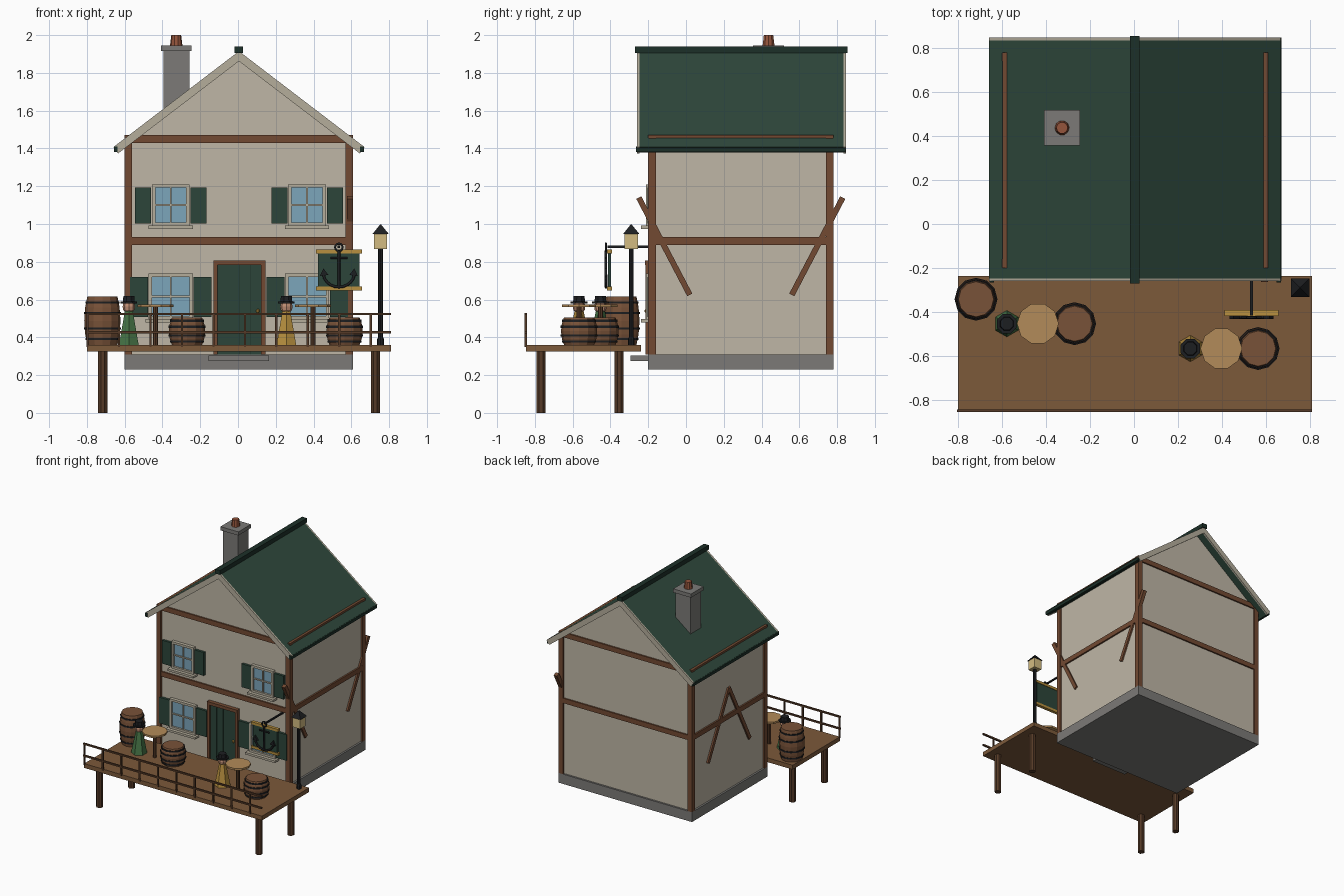
import bpy, bmesh, math
from mathutils import Vector, Matrix

if "Cube" in bpy.data.objects:
    bpy.data.objects.remove(bpy.data.objects["Cube"])

COL = dict(wall=(.52, .47, .38), timber=(.17, .068, .032), roof=(.028, .065, .045), dark_green=(.012, .03, .022),
           shutter=(.025, .06, .042), stone=(.2, .195, .185), trim=(.46, .42, .33), glass=(.2, .38, .5),
           deck=(.2, .1, .042), leg=(.09, .042, .02), cask=(.19, .085, .04), iron=(.012, .013, .015),
           gold=(.48, .28, .05), lamp=(.65, .5, .22), table=(.45, .26, .1), skin=(.55, .28, .18),
           green=(.06, .17, .06), pot=(.3, .09, .045))
MATS = {}


def mat(c):
    if c not in MATS:
        MATS[c] = bpy.data.materials.new(c)
        MATS[c].diffuse_color = (*COL[c], 1)
    return MATS[c]


def finish(name, bm, c):
    bmesh.ops.recalc_face_normals(bm, faces=bm.faces)
    me = bpy.data.meshes.new(name)
    bm.to_mesh(me)
    bm.free()
    me.materials.append(mat(c))
    ob = bpy.data.objects.new(name, me)
    bpy.context.collection.objects.link(ob)
    return ob


def box(name, x, y, z, c):
    """Box from (min, max) pairs."""
    bm = bmesh.new()
    size = Matrix.Diagonal((x[1] - x[0], y[1] - y[0], z[1] - z[0], 1))
    mid = Matrix.Translation((sum(x) / 2, sum(y) / 2, sum(z) / 2))
    bmesh.ops.create_cube(bm, size=1, matrix=mid @ size)
    return finish(name, bm, c)


def extrude_y(name, pts, y0, y1, c):
    """Extrude an x-z profile along y."""
    bm = bmesh.new()
    f = bm.faces.new([bm.verts.new((px, y0, pz)) for px, pz in pts])
    r = bmesh.ops.extrude_face_region(bm, geom=[f])
    bmesh.ops.translate(bm, vec=(0, y1 - y0, 0), verts=[v for v in r['geom'] if isinstance(v, bmesh.types.BMVert)])
    return finish(name, bm, c)


def lathe(name, prof, cx, cy, n, c, turn=0.0):
    """Revolve (radius, z) pairs, with flat end caps."""
    bm = bmesh.new()
    rings = []
    for r, z in prof:
        a = [turn + 2 * math.pi * i / n for i in range(n)]
        rings.append([bm.verts.new((cx + r * math.cos(t), cy + r * math.sin(t), z)) for t in a])
    for p, q in zip(rings, rings[1:]):
        for i in range(n):
            bm.faces.new((p[i], p[(i + 1) % n], q[(i + 1) % n], q[i]))
    bm.faces.new(rings[0])
    bm.faces.new(rings[-1])
    return finish(name, bm, c)


def tube(name, pts, r, c, cyclic=False):
    cu = bpy.data.curves.new(name, 'CURVE')
    cu.dimensions, cu.bevel_depth, cu.bevel_resolution, cu.use_fill_caps = '3D', r, 1, True
    sp = cu.splines.new('POLY')
    sp.points.add(len(pts) - 1)
    for p, co in zip(sp.points, pts):
        p.co = (*co, 1)
    sp.use_cyclic_u = cyclic
    ob = bpy.data.objects.new(name, cu)
    bpy.context.collection.objects.link(ob)
    cu.materials.append(mat(c))
    bpy.ops.object.select_all(action='DESELECT')
    ob.select_set(True)
    bpy.context.view_layer.objects.active = ob
    bpy.ops.object.convert(target='MESH')


XC = .005  # house centre line

# House body
box("stone_base", (-.6, .61), (-.2, .78), (.23, .31), 'stone')
extrude_y("walls", [(-.585, .31), (.595, .31), (.595, 1.44), (XC, 1.885), (-.585, 1.44)], -.185, .765, 'wall')
for sx in (-.6, .57):
    for sy in (-.2, .74):
        box("corner_post", (sx, sx + .04), (sy, sy + .04), (.31, 1.45), 'timber')
for z in (.89, 1.43):
    for y in (-.197, .74):
        box("cross_beam", (-.6, .61), (y, y + .037), (z, z + .04), 'timber')
    for x in (-.598, .571):
        box("side_beam", (x, x + .037), (-.2, .78), (z, z + .04), 'timber')

# Diagonal braces: spread on the right, meeting on the left
for x, tops in ((.593, (-.25, .83)), (-.583, (.29, .29))):
    for foot, top in zip((.02, .56), tops):
        a, b = Vector((x, foot, .625)), Vector((x, top, 1.14))
        bm = bmesh.new()
        turn = Matrix.Rotation(math.atan2(-(b.y - a.y), b.z - a.z), 4, 'X')
        bmesh.ops.create_cube(bm, size=1, matrix=Matrix.Translation((a + b) / 2) @ turn
                              @ Matrix.Diagonal((.03, .03, (b - a).length, 1)))
        finish("brace", bm, 'timber')


# Roof, bargeboards, eaves and ridge
def chevron(t, w=.665):
    return [(XC - w, 1.407), (XC, 1.915), (XC + w, 1.407), (XC + w - .6 * t, 1.407 - .8 * t),
            (XC, 1.915 - 1.26 * t), (XC - w + .6 * t, 1.407 - .8 * t)]


extrude_y("roof", chevron(.036), -.247, .835, 'roof')
for y in (-.26, .833):
    extrude_y("bargeboard", chevron(.042), y, y + .014, 'trim')
for s in (-1, 1):
    x = XC + s * .652
    box("eave_strip", (x - .01, x + .01), (-.265, .845), (1.38, 1.41), 'dark_green')
box("ridge_cap", (-.018, .026), (-.27, .855), (1.905, 1.94), 'dark_green')

# Chimney
box("chimney", (-.395, -.258), (.368, .506), (1.58, 1.92), 'stone')
box("chimney_cap", (-.408, -.246), (.356, .518), (1.915, 1.945), 'stone')
lathe("chimney_pot", [(.033, 1.945), (.026, 2.0)], -.327, .437, 10, 'pot')

# Door and step
for x in (-.13, .123):
    box("door_jamb", (x, x + .022), (-.215, -.18), (.31, .805), 'timber')
box("door_lintel", (-.13, .145), (-.217, -.18), (.783, .808), 'timber')
for i in range(4):
    x = -.108 + i * .0578
    box("door_plank", (x + .001, x + .0568), (-.203, -.18), (.31, .785), 'shutter')
box("door_backing", (-.11, .125), (-.199, -.18), (.31, .785), 'dark_green')
lathe("door_knob", [(.004, .53), (.009, .535), (.009, .545), (.004, .55)], .105, -.21, 8, 'gold')
box("door_step", (-.155, .165), (-.295, -.19), (.275, .305), 'stone')

# Windows with shutters: half width, bottom, top, shutter offset, shutter half width
for cx in (-.356, .366):
    for w, z0, z1, so, sw in ((.1, .99, 1.21, .147, .042), (.117, .495, .737, .168, .048)):
        t = .018
        box("window_glass", (cx - w + t, cx + w - t), (-.196, -.18), (z0 + t, z1 - t), 'glass')
        for s in (-1, 1):
            e = cx + s * (w - t / 2)
            box("window_side", (e - t / 2, e + t / 2), (-.212, -.18), (z0, z1), 'trim')
            e = cx + s * so
            box("shutter", (e - sw, e + sw), (-.205, -.18), (z0 + .012, z1 - .017), 'shutter')
        for z in (z0, z1 - t):
            box("window_rail", (cx - w, cx + w), (-.212, -.18), (z, z + t), 'trim')
        box("window_mullion", (cx - .005, cx + .005), (-.205, -.18), (z0, z1), 'trim')
        zm = (z0 + z1) / 2
        box("window_bar", (cx - w, cx + w), (-.205, -.18), (zm - .005, zm + .005), 'trim')
        box("window_sill", (cx - w - .017, cx + w + .017), (-.238, -.18), (z0 - .016, z0 + .001), 'trim')

# Deck, legs and railing
box("deck", (-.8, .81), (-.847, -.237), (.325, .36), 'deck')
for x in (-.716, .727):
    for y in (-.767, -.354):
        lathe("deck_leg", [(.026, 0), (.026, .33)], x, y, 8, 'leg', math.pi / 8)
for z in (.42, .517):
    box("railing_rail", (-.805, .81), (-.855, -.842), (z, z + .013), 'leg')
for i in range(10):
    x = -.797 + i * .1667
    box("railing_post", (x - .006, x + .006), (-.854, -.843), (.35, .53), 'leg')


# Casks
def cask(x, y, h):
    z = .36
    prof = [(.08, 0), (.091, .22), (.096, .5), (.091, .78), (.08, 1)]
    lathe("cask", [(r, z + t * h) for r, t in prof], x, y, 12, 'cask')
    for t, r in ((.12, .09), (.34, .0975), (.66, .0975), (.88, .09)):
        lathe("cask_hoop", [(r, z + t * h - .006), (r, z + t * h + .006)], x, y, 12, 'iron')


cask(-.718, -.342, .255)
cask(-.27, -.453, .145)
cask(.564, -.566, .145)

# Tables and seated figures
for tx, ty, fx, dress in ((-.437, -.453, -.578, 'green'), (.397, -.566, .256, 'gold')):
    lathe("table_top", [(.095, .56), (.095, .575)], tx, ty, 10, 'table')
    lathe("table_stem", [(.014, .36), (.014, .562)], tx, ty, 8, 'leg')
    lathe("figure_body", [(.06, .36), (.024, .54)], fx, ty, 6, dress, math.pi / 6)
    lathe("figure_head", [(.016, .53), (.03, .545), (.033, .563), (.028, .585)], fx, ty, 8, 'skin')
    lathe("hat_brim", [(.048, .58), (.048, .59)], fx, ty, 8, 'iron', math.pi / 8)
    lathe("hat_crown", [(.034, .589), (.031, .62)], fx, ty, 8, 'iron', math.pi / 8)

# Lamp post
lx, ly = .755, -.29
lathe("lamp_pole", [(.018, .36), (.018, .39), (.013, .4), (.013, .87)], lx, ly, 8, 'iron')
box("lantern", (lx - .035, lx + .035), (ly - .035, ly + .035), (.868, .95), 'lamp')
lathe("lantern_cap", [(.06, .948), (.004, .997)], lx, ly, 4, 'iron', math.pi / 4)

# Hanging sign with anchor
sx, sy = .534, -.405
box("sign_board", (sx - .11, sx + .11), (sy - .008, sy + .008), (.655, .855), 'shutter')
for z in (.843, .647):
    box("sign_trim", (sx - .122, sx + .122), (sy - .013, sy + .013), (z, z + .021), 'gold')
box("sign_bracket", (sx - .006, sx + .006), (-.415, -.18), (.873, .885), 'iron')
ay = sy - .019
tube("anchor_shank", [(sx, ay, .665), (sx, ay, .86)], .008, 'iron')
tube("anchor_stock", [(sx - .045, ay, .82), (sx + .045, ay, .82)], .006, 'iron')
tube("anchor_ring", [(sx + .02 * math.cos(i * math.pi / 6), ay, .877 + .02 * math.sin(i * math.pi / 6))
                     for i in range(12)], .006, 'iron', True)
tube("anchor_arms", [(sx + .083 * math.cos(a), ay, .742 + .076 * math.sin(a))
                     for a in (math.pi * (1.04 + .092 * i) for i in range(11))], .008, 'iron')
for s in (-1, 1):
    extrude_y("anchor_fluke", [(sx + s * .1, .725), (sx + s * .082, .765), (sx + s * .055, .73)],
              ay - .007, ay + .007, 'iron')

for m in bpy.data.materials:
    if m.users and not m.is_grease_pencil:
        m.use_nodes = True
        m.node_tree.nodes["Principled BSDF"].inputs["Base Color"].default_value = m.diffuse_color
